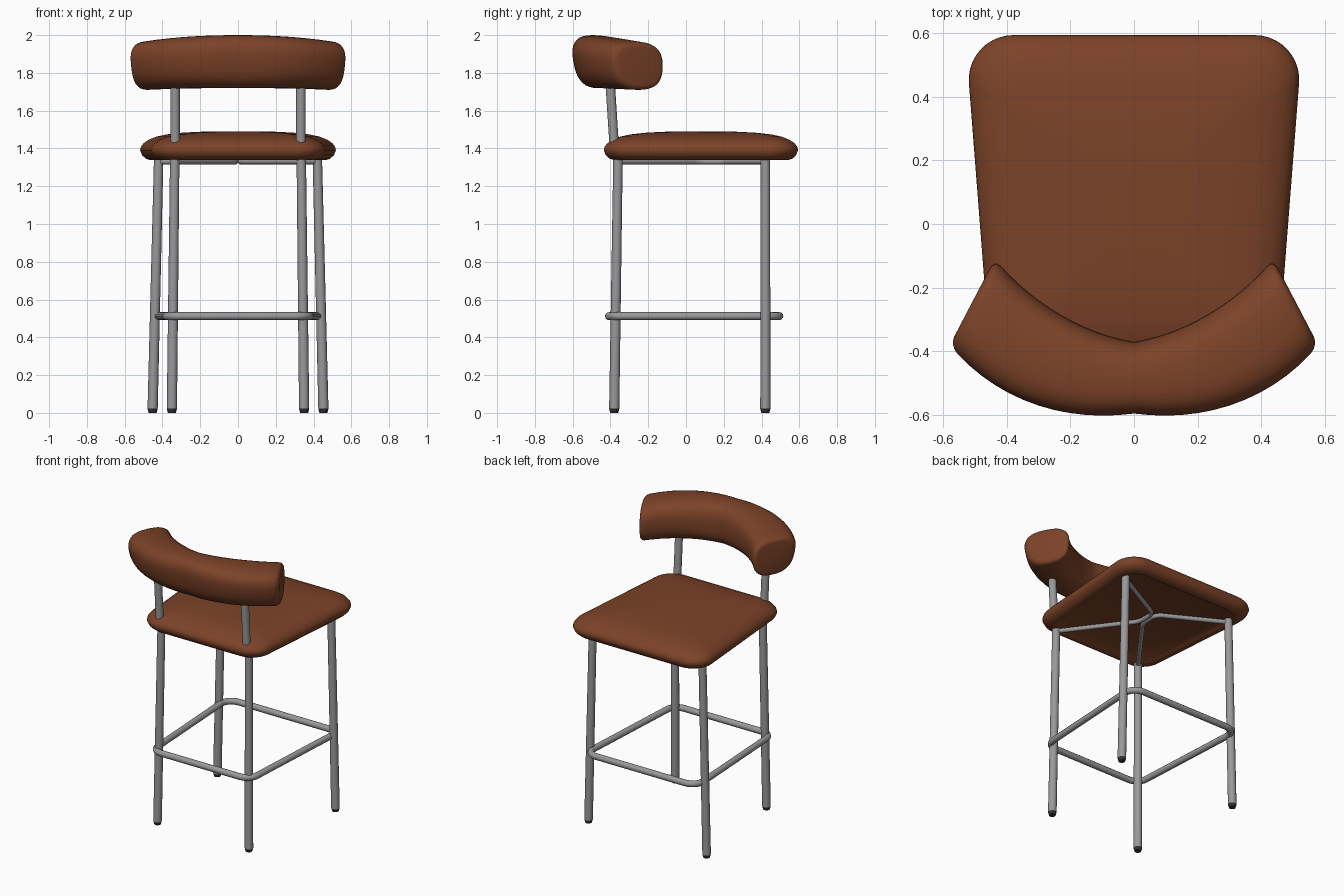
import bpy, bmesh, math
from mathutils import Vector

if "Cube" in bpy.data.objects:
    bpy.data.objects.remove(bpy.data.objects["Cube"])


def material(name, rgb):
    m = bpy.data.materials.new(name)
    m.diffuse_color = (*rgb, 1)
    m.use_nodes = True
    m.node_tree.nodes["Principled BSDF"].inputs["Base Color"].default_value = m.diffuse_color
    return m


LEATHER = material("brown leather", (0.20, 0.055, 0.021))
STEEL = material("grey steel", (0.32, 0.32, 0.33))
RUBBER = material("dark rubber", (0.03, 0.03, 0.03))


def loft(name, rings, mat, angle=40):
    """Skin a list of equal-length point rings and cap both ends."""
    bm = bmesh.new()
    vs = [[bm.verts.new(p) for p in r] for r in rings]
    n = len(rings[0])
    for a, b in zip(vs, vs[1:]):
        for i in range(n):
            j = (i + 1) % n
            bm.faces.new((a[i], a[j], b[j], b[i]))
    bm.faces.new(vs[0][::-1])
    bm.faces.new(vs[-1])
    bmesh.ops.recalc_face_normals(bm, faces=bm.faces)
    me = bpy.data.meshes.new(name)
    bm.to_mesh(me)
    bm.free()
    me.materials.append(mat)
    ob = bpy.data.objects.new(name, me)
    bpy.context.collection.objects.link(ob)
    bpy.ops.object.select_all(action='DESELECT')
    ob.select_set(True)
    bpy.context.view_layer.objects.active = ob
    bpy.ops.object.shade_smooth_by_angle(angle=math.radians(angle))
    return ob


def rod(name, a, b, r0, r1, mat, sides=20):
    """Straight tapered rod with horizontal ends."""
    rings = []
    for p, r in ((a, r0), (b, r1)):
        rings.append([(p[0] + r * math.cos(t), p[1] + r * math.sin(t), p[2])
                      for t in (2 * math.pi * i / sides for i in range(sides))])
    return loft(name, rings, mat)


def fillet(pts, radii, closed=False, steps=8):
    """Round the corners of a flat path."""
    out, n = [], len(pts)
    for i, (p, r) in enumerate(zip(pts, radii)):
        p = Vector(p)
        if not closed and i in (0, n - 1):
            out.append(p)
            continue
        u = (Vector(pts[i - 1]) - p).normalized()
        v = (Vector(pts[(i + 1) % n]) - p).normalized()
        half = u.angle(v) / 2
        c = p + (u + v).normalized() * r / math.sin(half)
        d = r / math.tan(half)
        s, e = p + u * d - c, p + v * d - c
        ang = s.angle(e)
        for k in range(steps + 1):
            t = k / steps
            out.append(c + (s * math.sin((1 - t) * ang) + e * math.sin(t * ang)) / math.sin(ang))
    return out


def tube(name, pts, r, mat, closed=False):
    """Bent tube from a bevelled curve, turned into a mesh."""
    cu = bpy.data.curves.new(name, 'CURVE')
    cu.dimensions = '3D'
    cu.bevel_depth, cu.bevel_resolution, cu.use_fill_caps = r, 4, True
    sp = cu.splines.new('POLY')
    sp.points.add(len(pts) - 1)
    for q, p in zip(sp.points, pts):
        q.co = (*p, 1)
    sp.use_cyclic_u = closed
    sp.use_smooth = True
    cu.materials.append(mat)
    ob = bpy.data.objects.new(name, cu)
    bpy.context.collection.objects.link(ob)
    bpy.ops.object.select_all(action='DESELECT')
    ob.select_set(True)
    bpy.context.view_layer.objects.active = ob
    bpy.ops.object.convert(target='MESH')


# Seat: rounded trapezoid, stacked with an inset/height cushion profile
def seat_ring(inset, z):
    b, f = 0.45 - inset, 0.53 - inset
    y0, y1 = -0.435 + inset, 0.593 - inset
    pts = [(-b, y0, z), (b, y0, z), (f, y1, z), (-f, y1, z)]
    r = max(0.03, 0.14 - 0.35 * inset)
    return fillet(pts, [r] * 4, closed=True, steps=10)


PROFILE = [(0.085, 1.35), (0.075, 1.342), (0.055, 1.338), (0.03, 1.346), (0.01, 1.365),
           (0, 1.39), (0.004, 1.408), (0.018, 1.427), (0.045, 1.446), (0.085, 1.462),
           (0.14, 1.474), (0.22, 1.483), (0.31, 1.488), (0.38, 1.49)]
loft("seat", [seat_ring(*p) for p in PROFILE], LEATHER, 60)


# Backrest: soft oval section swept round an arc, rounded off at the ends
def back_ring(s, scale):
    u, a = abs(s), math.radians(50) * s
    cx, cy = 0.66 * math.sin(a), -0.48 + 0.66 * (1 - math.cos(a))
    hw = (0.11 + 0.043 * math.sin(1.96 * u)) * scale
    hh = (0.14 - 0.014 * u * u) * scale
    cz = 1.86 - 0.025 * u * u
    ring = []
    for k in range(36):
        t = 2 * math.pi * k / 36
        c, q = math.cos(t), math.sin(t)
        w = math.copysign(abs(c) ** 0.75, c)
        h = math.copysign(abs(q) ** 0.75, q)
        d = hw * w * (1 + 0.09 * h) + 0.013 * h
        ring.append((cx + d * math.sin(a * 0.55), cy - d * math.cos(a * 0.55), cz + hh * h))
    return ring


ends = [(0.95, 1.0), (0.975, 0.975), (0.99, 0.93), (1.0, 0.86), (1.003, 0.8)]
stations = ([(-s, k) for s, k in ends[::-1]]
            + [(-0.95 + 1.9 * i / 24, 1.0) for i in range(1, 24)] + ends)
loft("backrest", [back_ring(*s) for s in stations], LEATHER, 50)

# Legs, feet, back posts and under-seat braces, mirrored left and right
for side, sx in (("left", -1), ("right", 1)):
    for name, foot, top in (("back_leg", (0.35, -0.38), (0.335, -0.36)),
                            ("front_leg", (0.452, 0.42), (0.42, 0.42))):
        f, t = (sx * foot[0], foot[1]), (sx * top[0], top[1])
        rod(f"{side}_{name}", (*f, 0.022), (*t, 1.348), 0.027, 0.025, STEEL)
        rod(f"{side}_{name}_foot", (*f, 0), (*f, 0.022), 0.021, 0.027, RUBBER)
    rod(f"{side}_back_post", (sx * 0.333, -0.378, 1.38), (sx * 0.333, -0.405, 1.80),
        0.025, 0.025, STEEL)
    brace = [(sx * 0.335, -0.36, 1.33), (sx * 0.014, 0.07, 1.33),
             (sx * 0.014, 0.20, 1.33), (sx * 0.42, 0.42, 1.33)]
    tube(f"{side}_seat_brace", fillet(brace, [0, 0.12, 0.07, 0]), 0.015, STEEL)

# Footrest ring with rounded corners
ring = [(-0.375, -0.408, 0.512), (0.375, -0.408, 0.512),
        (0.425, 0.494, 0.512), (-0.425, 0.494, 0.512)]
tube("footrest_ring", fillet(ring, [0.08] * 4, closed=True), 0.021, STEEL, closed=True)
